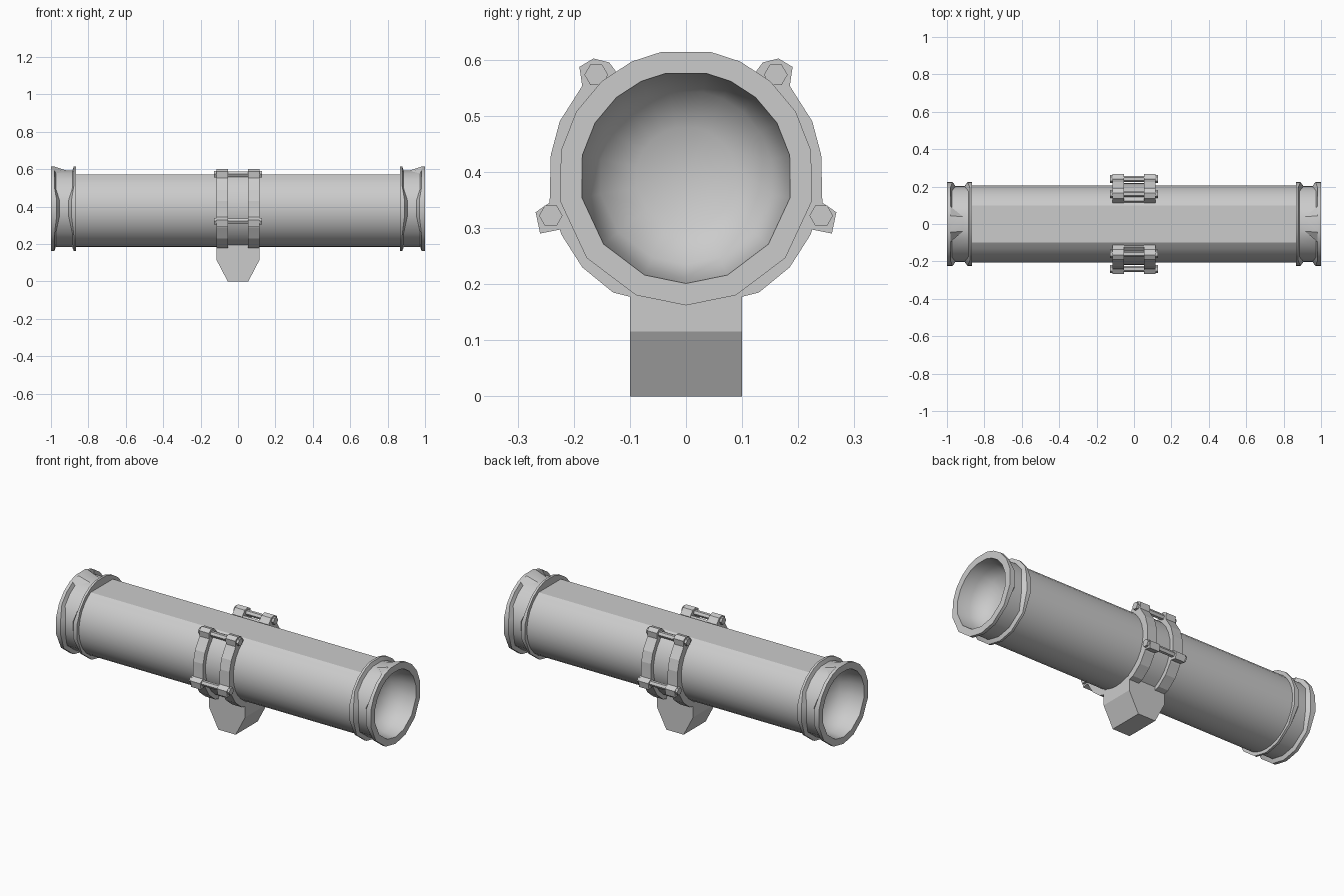
import bpy, bmesh
from math import sin, cos, radians, asin, degrees, pi

if "Cube" in bpy.data.objects:
    bpy.data.objects.remove(bpy.data.objects["Cube"])

CZ = 0.39  # height of the tube axis


def make(name, verts, faces, smooth=None):
    me = bpy.data.meshes.new(name)
    me.from_pydata(verts, [], faces)
    bm = bmesh.new()
    bm.from_mesh(me)
    bmesh.ops.remove_doubles(bm, verts=bm.verts, dist=1e-5)
    bmesh.ops.recalc_face_normals(bm, faces=bm.faces)
    bm.to_mesh(me)
    bm.free()
    ob = bpy.data.objects.new(name, me)
    bpy.context.collection.objects.link(ob)
    if smooth:
        bpy.ops.object.select_all(action='DESELECT')
        ob.select_set(True)
        bpy.context.view_layer.objects.active = ob
        bpy.ops.object.shade_smooth_by_angle(angle=radians(smooth))
    return ob


def polar(x, r, deg):
    """Point around the axis, angle measured from straight down."""
    a = radians(deg)
    return (x, r * sin(a), CZ - r * cos(a))


def extrude_x(name, prof, x0, x1, smooth=None, caps=True):
    """Extrude a closed (y, z) outline along x."""
    n = len(prof)
    verts = [(x, y, z) for x in (x0, x1) for y, z in prof]
    faces = [(i, (i + 1) % n, n + (i + 1) % n, n + i) for i in range(n)]
    if caps:
        faces += [tuple(range(n)), tuple(range(n, 2 * n))]
    return make(name, verts, faces, smooth)


def loft(name, rings, smooth):
    """Skin between rings of equal length, each ring closed."""
    n = len(rings[0])
    verts = [v for ring in rings for v in ring]
    faces = [(k * n + i, k * n + (i + 1) % n, (k + 1) * n + (i + 1) % n, (k + 1) * n + i)
             for k in range(len(rings) - 1) for i in range(n)]
    return make(name, verts, faces, smooth)


# main tube: round with a flat strip along the top
R = 0.207
flat = 180 - degrees(asin(0.1 / R))
outline = [polar(0, R, -flat + 2 * flat * i / 28)[1:] for i in range(29)]
extrude_x("tube", outline, -0.88, 0.88, 28, caps=False)

# end collars with two flanges, side lumps and a top pad; dished ends
half = [23, 51, 79, 102, 121, 139, 155, 169]
angles = [0] + half + [360 - a for a in reversed(half)]


def collar_profile(a):
    a = min(a, 360 - a)
    d = 1 if 75 < a < 110 else 0
    t = 1 if a > 160 else 0
    return [(0.865, 0.18), (0.865, 0.228), (0.878 + 0.012 * d, 0.228),
            (0.886 + 0.02 * d, 0.206), (0.974 - 0.02 * d - 0.06 * t, 0.206),
            (0.982 - 0.012 * d, 0.228), (1.0, 0.228), (1.0, 0.189)]


for s, side in ((-1, "left"), (1, "right")):
    cols = [collar_profile(a) for a in angles]
    loft("collar_" + side, [[polar(s * c[k][0], c[k][1], a) for c, a in zip(cols, angles)]
                            for k in range(8)], 32)
    dish = [(1.0, 0.189), (0.93, 0.18), (0.87, 0.155), (0.835, 0.09), (0.825, 0.0)]
    ob = loft("end_dish_" + side, [[polar(s * x, r, a) for a in angles] for x, r in dish], 60)
    ob.data.flip_normals() if ob.data.polygons[0].normal.x * s < 0 else None

# clamp halves: two ribs with lugs and a thinner strap between them
rib = [(0.09, 0.175), (0.13, 0.185), (0.185, 0.23), (0.222, 0.288), (0.225, 0.297),
       (0.26, 0.29), (0.268, 0.328), (0.243, 0.345), (0.241, 0.43), (0.225, 0.49),
       (0.185, 0.553), (0.19, 0.587), (0.165, 0.602), (0.137, 0.595), (0.128, 0.583),
       (0.113, 0.565)]
rib += [polar(0, 0.203, a)[1:] for a in (140, 120, 100, 80, 60, 40, 28)]
steps = [26 + 12 * i for i in range(11)]
strap = [polar(0, 0.219, a)[1:] for a in steps] + [polar(0, 0.203, a)[1:] for a in reversed(steps)]


def rod(name, y, z, r, x0, x1):
    extrude_x(name, [(y + r * cos(i * pi / 3), z + r * sin(i * pi / 3)) for i in range(6)], x0, x1)


for m, side in ((-1, "front"), (1, "back")):
    for x0, x1, end in ((-0.115, -0.053, "left"), (0.053, 0.115, "right")):
        extrude_x(f"clamp_rib_{side}_{end}", [(m * y, z) for y, z in rib], x0, x1)
    extrude_x("clamp_strap_" + side, [(m * y, z) for y, z in strap], -0.055, 0.055, 30)
    # hexagonal bolts through the lugs
    for y, z, level in ((0.16, 0.573, "upper"), (0.241, 0.322, "lower")):
        rod(f"bolt_{level}_{side}", m * y, z, 0.016, -0.12, 0.12)
        for s, end in ((-1, "left"), (1, "right")):
            rod(f"bolt_head_{level}_{side}_{end}", m * y, z, 0.021, s * 0.112, s * 0.128)

# tapered mounting foot
foot = [(-0.115, 0.2), (-0.115, 0.115), (-0.055, 0), (0.055, 0), (0.115, 0.115), (0.115, 0.2)]
n = len(foot)
make("mount_foot", [(x, y, z) for y in (-0.1, 0.1) for x, z in foot],
     [tuple(range(n)), tuple(range(n, 2 * n))] +
     [(i, (i + 1) % n, n + (i + 1) % n, n + i) for i in range(n)])
